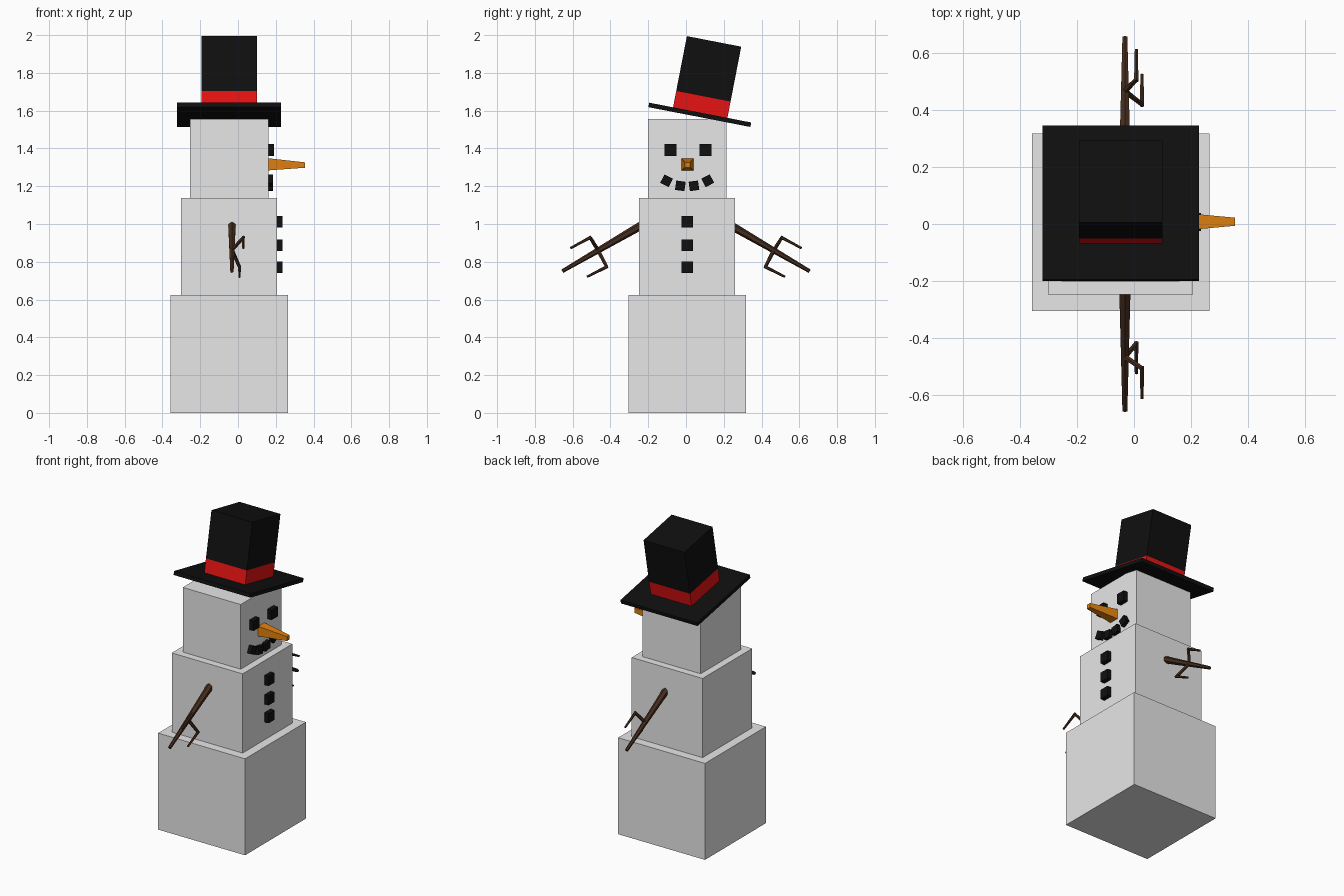
import bpy, bmesh, math
from mathutils import Vector, Matrix

if "Cube" in bpy.data.objects:
    bpy.data.objects.remove(bpy.data.objects["Cube"])


def material(name, rgb):
    m = bpy.data.materials.new(name)
    m.diffuse_color = (*rgb, 1)
    m.use_nodes = True
    m.node_tree.nodes["Principled BSDF"].inputs["Base Color"].default_value = m.diffuse_color
    return m


SNOW = material("snow white", (0.8, 0.8, 0.8))
COAL = material("coal black", (0.005, 0.005, 0.005))
RED = material("ribbon red", (0.8, 0.006, 0.006))
ORANGE = material("carrot orange", (0.75, 0.22, 0.005))
WOOD = material("bark brown", (0.06, 0.026, 0.013))

CX, CY = -0.047, 0.006   # axis of the stacked blocks


def make(name, bm, mat):
    bmesh.ops.recalc_face_normals(bm, faces=bm.faces)
    mesh = bpy.data.meshes.new(name)
    bm.to_mesh(mesh)
    bm.free()
    mesh.materials.append(mat)
    ob = bpy.data.objects.new(name, mesh)
    bpy.context.collection.objects.link(ob)
    return ob


def box(name, centre, size, mat, tilt=0.0):
    """Box turned about the x axis around its own centre."""
    bm = bmesh.new()
    bmesh.ops.create_cube(bm, size=1, matrix=Matrix.Translation(centre)
                          @ Matrix.Rotation(tilt, 4, 'X')
                          @ Matrix.Diagonal((*size, 1)))
    return make(name, bm, mat)


def add_taper(bm, a, b, r1, r2, sides, spin=0.0):
    """Tapered prism from point a to point b."""
    a, b = Vector(a), Vector(b)
    d = b - a
    mat = (Matrix.Translation((a + b) / 2) @ d.to_track_quat('Z', 'Y').to_matrix().to_4x4()
           @ Matrix.Rotation(spin, 4, 'Z'))
    bmesh.ops.create_cone(bm, cap_ends=True, segments=sides, radius1=r1, radius2=r2,
                          depth=d.length, matrix=mat)


# Stacked snow blocks
for name, w, z0, z1 in (("base_block", 0.623, 0, 0.625),
                        ("middle_block", 0.508, 0.625, 1.138),
                        ("head_block", 0.415, 1.138, 1.557)):
    box(name, (CX, CY, (z0 + z1) / 2), (w, w, z1 - z0), SNOW)

# Eyes, buttons and mouth pieces, half sunk into the blocks
for s in (-1, 1):
    box("eye", (0.16, 0.01 + s * 0.0925, 1.392), (0.063,) * 3, COAL)
    box("mouth_outer", (0.16, CY + s * 0.109, 1.229), (0.05,) * 3, COAL, s * math.radians(27))
    box("mouth_inner", (0.16, CY + s * 0.036, 1.202), (0.05,) * 3, COAL, s * math.radians(8))
for z in (1.012, 0.887, 0.771):
    box("button", (0.205, CY + 0.001, z), (0.062,) * 3, COAL)

# Carrot nose: four-sided taper
bm = bmesh.new()
add_taper(bm, (0.155, 0.008, 1.316), (0.355, 0.008, 1.312), 0.046, 0.02, 4, math.pi / 4)
make("nose", bm, ORANGE)

# Tilted hat: brim, ribbon band and crown share one leaning axis
TILT = math.radians(-11)
up = Vector((0, -math.sin(TILT), math.cos(TILT)))
hat = Vector((CX, 0.073, 1.578))
for name, w, h0, h1, mat in (("hat_brim", 0.55, -0.012, 0.012, COAL),
                             ("hat_band", 0.293, 0.012, 0.1, RED),
                             ("hat_crown", 0.293, 0.1, 0.396, COAL)):
    box(name, hat + up * (h0 + h1) / 2, (w, w, h1 - h0), mat, TILT)

# Stick arms with two bent twigs; the twig offsets swap between the sides
AX = -0.032
for s, name in ((-1, "right_arm"), (1, "left_arm")):
    x_up, x_low = (0.028, 0.008) if s < 0 else (0.008, 0.028)
    joint = (AX, s * 0.466, 0.862)
    bm = bmesh.new()
    add_taper(bm, (AX, s * 0.22, 1.002), (AX, s * 0.655, 0.75), 0.023, 0.010, 6)
    for elbow, tip in (((x_up, s * 0.507, 0.928), (x_up, s * 0.612, 0.872)),
                       ((x_low, s * 0.42, 0.773), (x_low, s * 0.525, 0.72))):
        add_taper(bm, joint, elbow, 0.011, 0.009, 6)
        add_taper(bm, Vector(elbow) - (Vector(tip) - Vector(elbow)) * 0.05, tip, 0.009, 0.006, 6)
    make(name, bm, WOOD)
